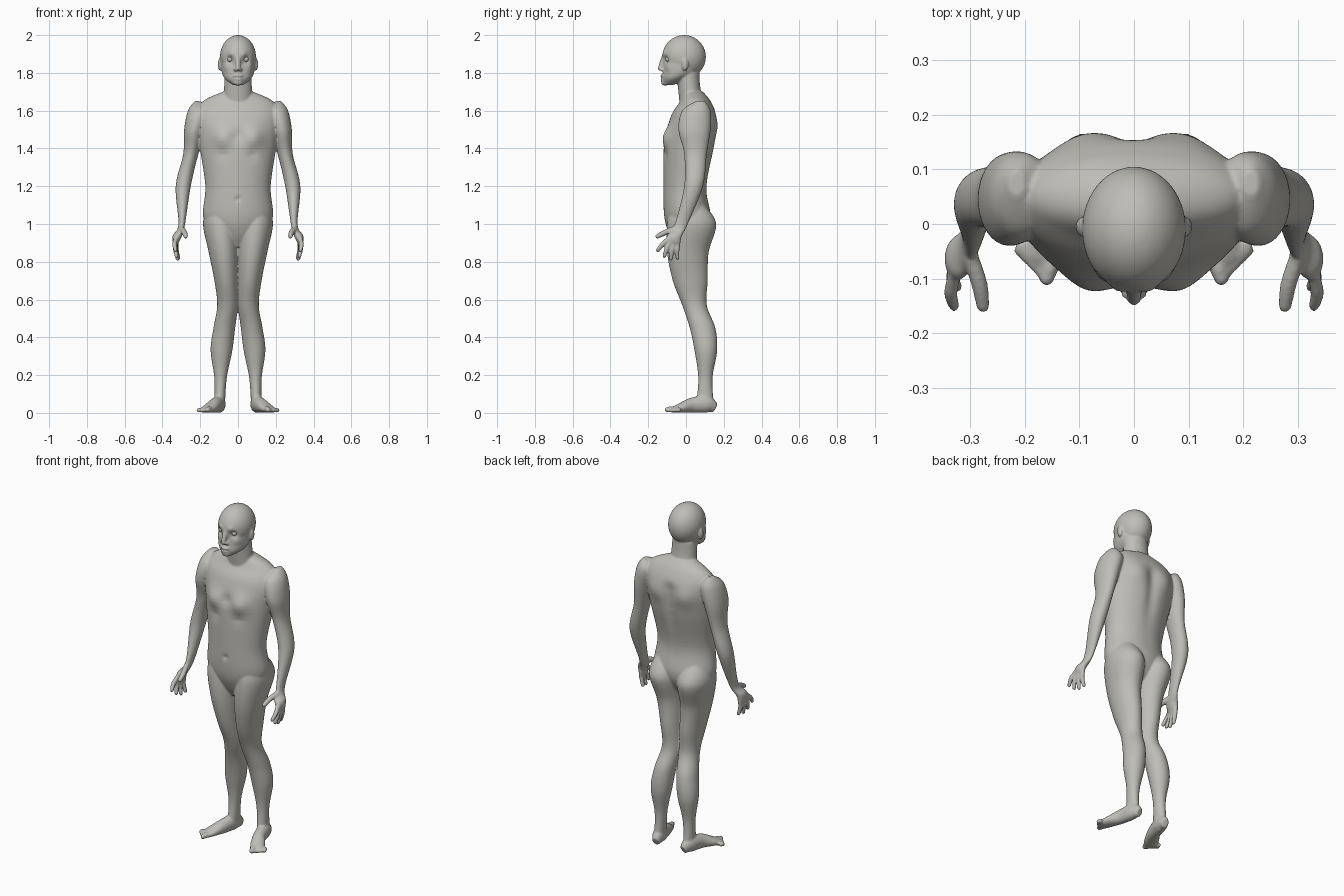
import bpy, bmesh, math
from mathutils import Vector, Matrix

if "Cube" in bpy.data.objects:
    bpy.data.objects.remove(bpy.data.objects["Cube"], do_unlink=True)

skin = bpy.data.materials.new("warm_grey")
skin.use_nodes = True
skin.diffuse_color = (0.52, 0.51, 0.47, 1)
skin.node_tree.nodes["Principled BSDF"].inputs["Base Color"].default_value = skin.diffuse_color

bm = bmesh.new()


def spline(before, start, end, after, t):
    """One value on a smooth curve between start and end."""
    slope_in, slope_out = (end - before) / 2, (after - start) / 2
    ease = t * t * (3 - 2 * t)
    return (start + (end - start) * ease
            + slope_in * t * (1 - t) ** 2 - slope_out * t * t * (1 - t))


def refine(rows, steps=8):
    """Add smooth in-between rows."""
    result = []
    last = len(rows) - 1
    for i in range(last):
        keys = rows[max(i - 1, 0)], rows[i], rows[i + 1], rows[min(i + 2, last)]
        for step in range(steps):
            result.append([spline(*values, step / steps) for values in zip(*keys)])
    return result + [list(rows[last])]


def oval(center, across, along, sides):
    """Ring of points with two half-axis vectors."""
    angles = [math.tau * i / sides for i in range(sides)]
    return [center + across * math.cos(a) + along * math.sin(a) for a in angles]


def skin_rings(rings):
    """Join rings of points into a closed tube."""
    rings = [[bm.verts.new(point) for point in ring] for ring in rings]
    for lower, upper in zip(rings, rings[1:]):
        for i in range(len(lower)):
            bm.faces.new((lower[i - 1], lower[i], upper[i], upper[i - 1]))
    caps = [bm.faces.new(reversed(rings[0])), bm.faces.new(rings[-1])]
    bmesh.ops.triangulate(bm, faces=caps)


def stack(*rows, sides=64):
    """Loft level ovals, each given as height, inner, outer, front, back."""
    rings = []
    for z, inner, outer, front, back in sorted(refine(rows)):
        center = Vector((inner + outer, front + back, 2 * z)) / 2
        across, along = Vector((outer - inner, 0, 0)) / 2, Vector((0, back - front, 0)) / 2
        rings.append(oval(center, across, along, sides))
    skin_rings(rings)


def centred(*rows):
    """Loft level ovals on the middle line: height, half width, front, back."""
    stack(*[(z, -half, half, front, back) for z, half, front, back in rows], sides=96)


def ball(center, radii, segments=24):
    place = Matrix.Translation(center) @ Matrix.Diagonal((*radii, 1))
    bmesh.ops.create_uvsphere(bm, u_segments=segments, v_segments=segments // 2, radius=1, matrix=place)


def sweep(rows, side_on):
    """Sweep an oval along x, y, z with a width and a height radius."""
    rows = refine(rows)
    points = [Vector(row[:3]) for row in rows]
    rings = []
    for i, (*_, width, height) in enumerate(rows):
        ahead = (points[min(i + 1, len(points) - 1)] - points[max(i - 1, 0)]).normalized()
        side = ahead.cross(side_on).normalized()
        rings.append(oval(points[i], side * width, ahead.cross(side) * height, 24))
    skin_rings(rings)


def digit(base, tip, radius, bend):
    """Finger or toe: a bent, tapered tube with a round end."""
    middle = (base + tip) / 2 + bend
    end = radius * 0.85
    sweep([(*base, radius, radius), (*middle, radius, radius), (*tip, end, end)], Vector((1, 0, 0)))
    ball(tip, (end, end, end))


def between(a, b, t):
    return Vector(a).lerp(Vector(b), t)


# Leg with buttock
stack((1.1, 0.03, 0.16, -0.07, 0.1),
      (1, 0, 0.185, -0.1, 0.16),
      (0.85, 0, 0.155, -0.1, 0.12),
      (0.7, 0, 0.125, -0.07, 0.115),
      (0.57, 0, 0.11, -0.02, 0.11),
      (0.45, 0.015, 0.13, 0.02, 0.155),
      (0.33, 0.03, 0.145, 0.045, 0.165),
      (0.18, 0.06, 0.125, 0.065, 0.14),
      (0.02, 0.07, 0.125, 0.05, 0.15))

# Foot resting on the ground: x, y, half width, half height
foot = [(0.09, 0.155, 0.02, 0.025), (0.1, 0.11, 0.035, 0.045), (0.12, 0.03, 0.035, 0.04),
        (0.15, -0.03, 0.04, 0.025), (0.17, -0.07, 0.035, 0.015)]
sweep([(x, y, height, width, height) for x, y, width, height in foot], Vector((0, 0, 1)))

# Toes, shrinking outward
for i in range(5):
    radius = 0.012 if i else 0.016
    base = between((0.145, -0.05, radius), (0.2, -0.03, radius), i / 4)
    tip = between((0.16, -0.1, radius), (0.21, -0.05, radius), i / 4)
    digit(base, tip, radius, Vector((0, 0, 0.004)))

# Arm and palm
stack((1.65, 0.2, 0.23, 0.05, 0.1),
      (1.6, 0.15, 0.265, -0.02, 0.13),
      (1.5, 0.175, 0.285, -0.04, 0.13),
      (1.37, 0.21, 0.29, -0.01, 0.11),
      (1.2, 0.25, 0.33, -0.01, 0.09),
      (1, 0.28, 0.315, -0.06, 0.01),
      (0.94, 0.295, 0.345, -0.1, -0.02),
      (0.9, 0.315, 0.345, -0.1, -0.03))

# Fingers in a fan, then the thumb
for i in range(4):
    t = i / 3
    base = between((0.33, -0.095, 0.92), (0.325, -0.04, 0.91), t)
    tip = between((0.33, -0.15, 0.86), (0.315, -0.045, 0.82), t)
    tip.z -= 0.02 * math.sin(math.pi * t)
    digit(base, tip, 0.0125, Vector((0.006, -0.004, 0)))
digit(Vector((0.3, -0.06, 0.975)), Vector((0.277, -0.15, 0.935)), 0.015, Vector((-0.005, -0.005, 0)))

# Mirror the limbs
limbs = bm.verts[:] + bm.edges[:] + bm.faces[:]
for part in bmesh.ops.duplicate(bm, geom=limbs)["geom"]:
    if isinstance(part, bmesh.types.BMVert):
        part.co.x *= -1

# Trunk
centred((1.7, 0.08, -0.01, 0.09),
        (1.65, 0.185, -0.03, 0.13),
        (1.57, 0.225, -0.08, 0.16),
        (1.42, 0.205, -0.115, 0.155),
        (1.2, 0.173, -0.12, 0.11),
        (1.04, 0.185, -0.115, 0.13),
        (0.95, 0.13, -0.09, 0.1),
        (0.88, 0.04, -0.05, 0.04))

# Neck, skull and jaw
centred((1.8, 0.07, -0.05, 0.07), (1.7, 0.075, -0.04, 0.08), (1.6, 0.085, -0.03, 0.12))
ball((0, -0.01, 1.885), (0.095, 0.115, 0.115), 96)
centred((1.92, 0.085, -0.115, 0.06), (1.82, 0.088, -0.12, 0.07),
        (1.77, 0.07, -0.125, 0.01), (1.735, 0.025, -0.115, -0.07))


def press(place, reach, push):
    """Push the surface softly around a place, on both sides."""
    for side in {math.copysign(1, place[0]), -1 if place[0] else 1}:
        flip = Vector((side, 1, 1))
        for vert in bm.verts:
            distance = (vert.co - Vector(place) * flip).length / reach
            if distance < 2.5:
                vert.co += Vector(push) * flip * math.exp(-distance ** 2)


# Spine groove
for i in range(9):
    press((0, 0.16, 1.15 + i / 20), 0.035, (0, -0.012, 0))
# Shoulder blades, chest, breastbone, ribs and navel
press((0.1, 0.16, 1.52), 0.06, (0, 0.015, 0))
press((0.09, -0.11, 1.46), 0.055, (0, -0.025, 0))
press((0, -0.12, 1.47), 0.03, (0, 0.012, 0))
press((0.08, -0.12, 1.37), 0.03, (0, 0.008, 0))
press((0, -0.12, 1.13), 0.012, (0, 0.01, 0))
# Eye sockets, brows and cheekbones
press((0.042, -0.11, 1.87), 0.018, (0, 0.02, 0))
press((0.035, -0.12, 1.9), 0.016, (0, -0.008, 0))
press((0.06, -0.09, 1.83), 0.022, (0.003, -0.006, 0))

# Nose, lips, chin and ears
digit(Vector((0, -0.115, 1.885)), Vector((0, -0.138, 1.822)), 0.014, Vector((0, 0, 0)))
ball((0, -0.122, 1.785), (0.027, 0.016, 0.007))
ball((0, -0.12, 1.766), (0.024, 0.016, 0.007))
ball((0, -0.112, 1.75), (0.027, 0.02, 0.018))
for side in (1, -1):
    ball((side * 0.014, -0.127, 1.817), (0.01, 0.012, 0.009))
    ball((side * 0.095, -0.005, 1.845), (0.012, 0.018, 0.034))

# Blend everything into one smooth skin
mesh = bpy.data.meshes.new("body")
bmesh.ops.recalc_face_normals(bm, faces=bm.faces[:])
bm.to_mesh(mesh)
bm.free()
mesh.materials.append(skin)
body = bpy.data.objects.new("body", mesh)
bpy.context.collection.objects.link(body)
blend = body.modifiers.new("blend", "REMESH")
blend.mode = "VOXEL"
blend.voxel_size = 0.0055
blend.use_smooth_shade = True
relax = body.modifiers.new("relax", "SMOOTH")
relax.factor = 0.5
relax.iterations = 5

# Eyes
for name, side in (("left_eye", 1), ("right_eye", -1)):
    bpy.ops.mesh.primitive_uv_sphere_add(radius=0.0145, location=(side * 0.042, -0.094, 1.872))
    eye = bpy.context.object
    eye.name = name
    eye.data.materials.append(skin)
    bpy.ops.object.shade_smooth()
